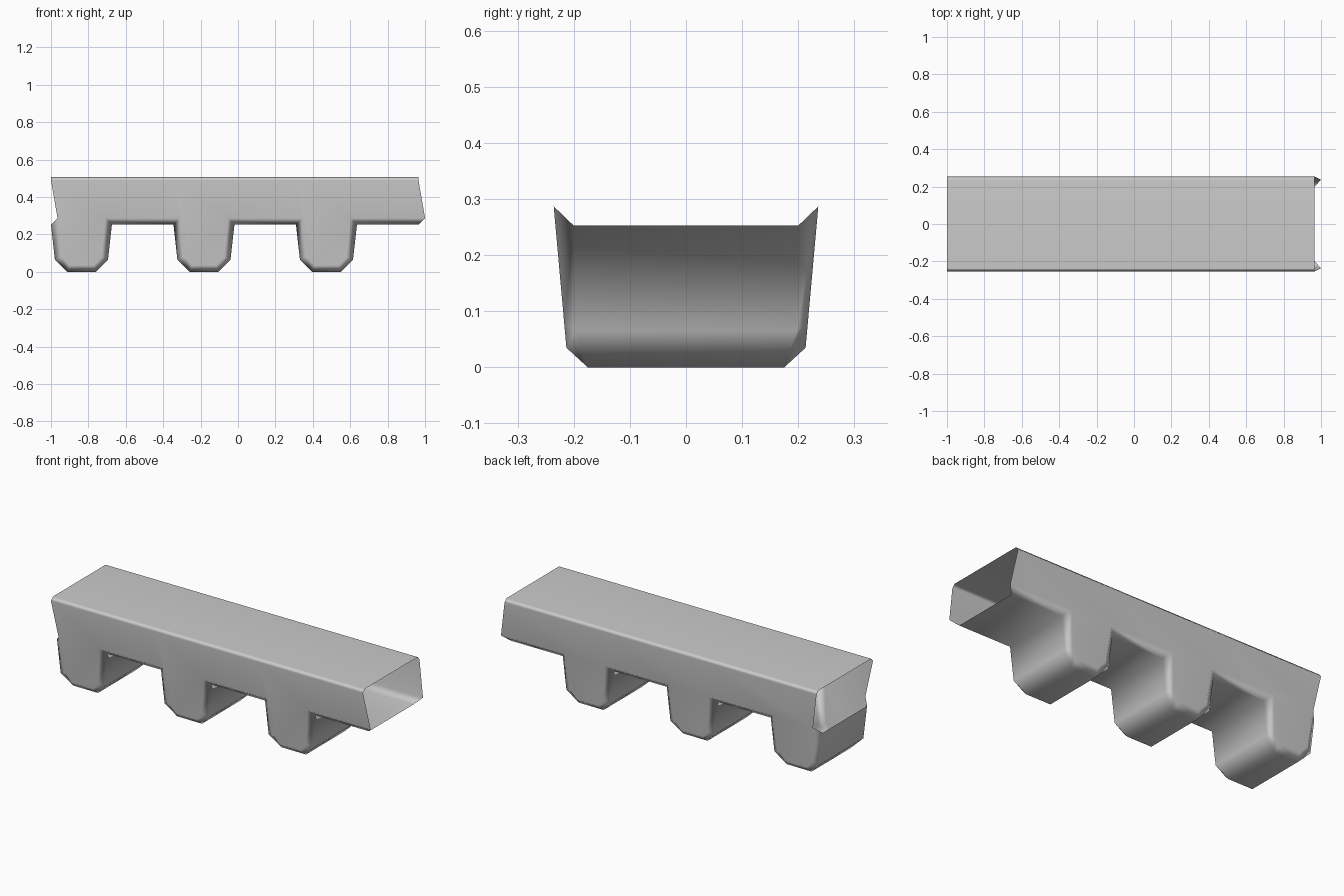
import bpy, bmesh

if "Cube" in bpy.data.objects:
    bpy.data.objects.remove(bpy.data.objects["Cube"])

PITCH = 0.655   # length of one repeating module
TOP = 0.508

def wall_y(z):
    # side walls flare outward slightly with height
    return 0.21 + 0.09 * z

# underside of one module: (x, z, half width), then the matching wall edge (x, z)
under = [(0, 0.2525, 0.2), (0.021, 0.065, 0.197), (0.086, 0, 0.175),
         (0.241, 0, 0.175), (0.305, 0.065, 0.197), (0.326, 0.2525, 0.2),
         (PITCH, 0.2525, 0.2)]
edge = [(0.035, 0.287), (0.058, 0.08), (0.1, 0.035), (0.227, 0.035),
        (0.27, 0.08), (0.291, 0.287), (PITCH + 0.035, 0.287)]

bm = bmesh.new()

# tooth and gap underside with chamfered rims
rows = []
for (bx, bz, by), (ax, az) in zip(under, edge):
    ay = wall_y(az)
    pts = [(ax, -ay, az), (bx, -by, bz), (bx, by, bz), (ax, ay, az)]
    rows.append([bm.verts.new(p) for p in pts])
for r, s in zip(rows, rows[1:]):
    for j in range(3):
        bm.faces.new((r[j], r[j + 1], s[j + 1], s[j]))

# top slab with chamfered long edges
top = []
for x in (0, PITCH):
    y = wall_y(0.49)
    pts = [(x, -y, 0.49), (x, -0.237, TOP), (x, 0.237, TOP), (x, y, 0.49)]
    top.append([bm.verts.new(p) for p in pts])
for j in range(3):
    bm.faces.new((top[0][j], top[1][j], top[1][j + 1], top[0][j + 1]))

# front and back walls
bm.faces.new([r[0] for r in rows] + [top[1][0], top[0][0]])
bm.faces.new([top[0][3], top[1][3]] + [r[3] for r in reversed(rows)])

for f in bm.faces:
    f.smooth = True
mesh = bpy.data.meshes.new("toothed_beam")
bm.to_mesh(mesh)
bm.free()

beam = bpy.data.objects.new("toothed_beam", mesh)
beam.location.x = -1
bpy.context.collection.objects.link(beam)

# three modules in a row, open at both ends
arr = beam.modifiers.new("repeat", 'ARRAY')
arr.count = 3
arr.use_relative_offset = False
arr.use_constant_offset = True
arr.constant_offset_displace = (PITCH, 0, 0)
arr.use_merge_vertices = True
arr.merge_threshold = 0.002
wn = beam.modifiers.new("soft_chamfers", 'WEIGHTED_NORMAL')
wn.weight = 50
